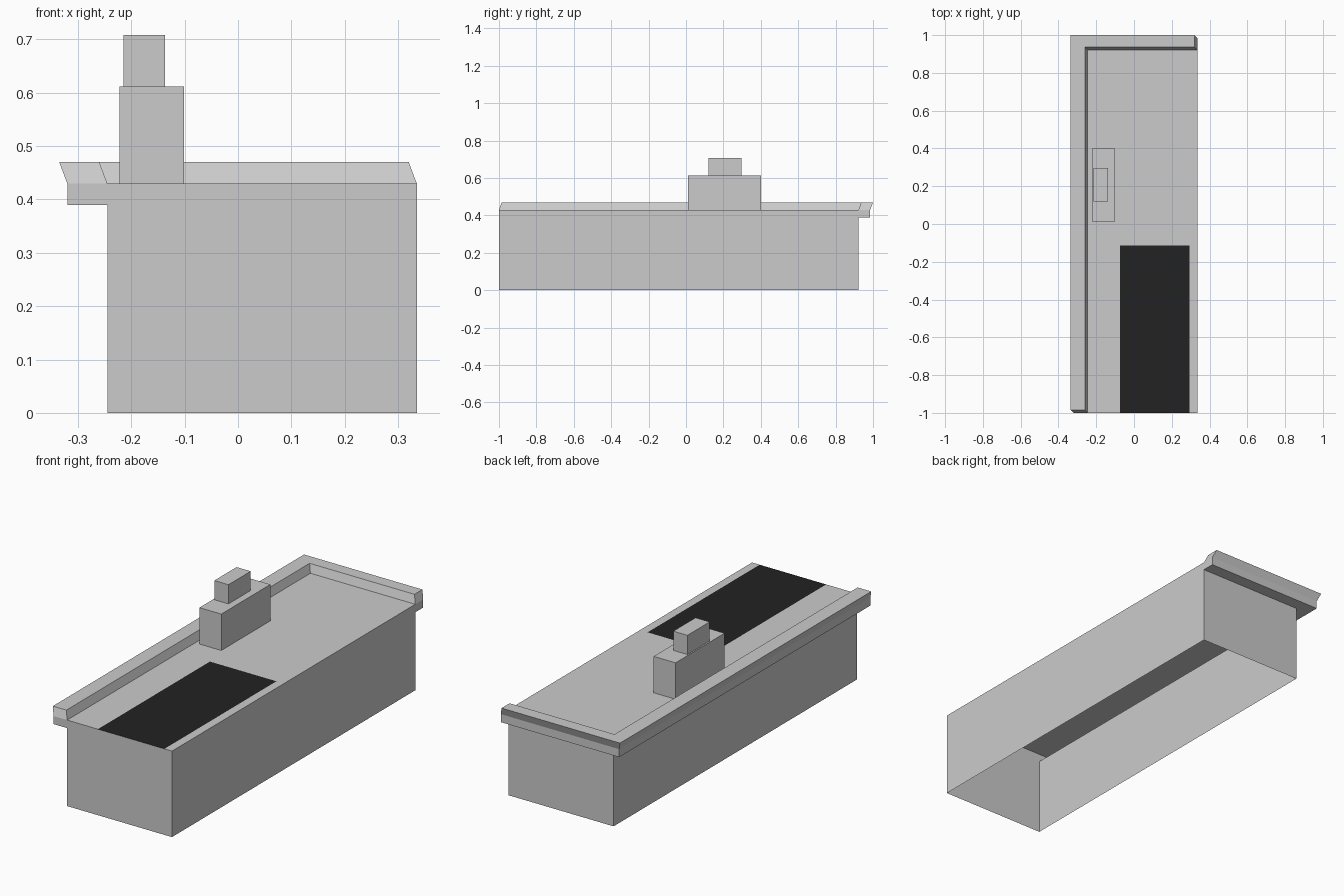
import bpy, bmesh

if "Cube" in bpy.data.objects:
    bpy.data.objects.remove(bpy.data.objects["Cube"])


def material(name, v):
    m = bpy.data.materials.new(name)
    m.diffuse_color = (v, v, v, 1)
    m.use_nodes = True
    m.node_tree.nodes["Principled BSDF"].inputs["Base Color"].default_value = m.diffuse_color
    return m


GREY = material("light grey", 0.6)
BLACK = material("black", 0.016)

# Plan dimensions: body walls, and the ledge that overhangs left and back
XL, XR, YF, YB = -0.245, 0.335, -1.0, 0.922
OX, OY = -0.32, 0.985
Z_LEDGE, Z_DECK, Z_TOP = 0.39, 0.43, 0.47
LEAN = 0.015

BODY = [(XL, YF), (XR, YF), (XR, YB), (XL, YB)]
RIM = [(OX, YF), (XL, YF), (XR, YF), (XR, YB), (XR, OY), (OX, OY)]
L_SHAPE = [(OX, YF), (XL, YF), (XL, YB), (XR, YB), (XR, OY), (OX, OY)]


def loft(bm, outline, z0, z1, shift=(0, 0), top=False, bottom=False):
    """Extrude a counter-clockwise outline, optionally sheared and capped."""
    a = [bm.verts.new((x, y, z0)) for x, y in outline]
    b = [bm.verts.new((x + shift[0], y + shift[1], z1)) for x, y in outline]
    n = len(outline)
    for i in range(n):
        j = (i + 1) % n
        bm.faces.new((a[i], a[j], b[j], b[i]))
    if top:
        bm.faces.new(b)
    if bottom:
        bm.faces.new(a[::-1])


def finish(bm, name, mats=(GREY,)):
    bmesh.ops.remove_doubles(bm, verts=bm.verts[:], dist=1e-5)
    bmesh.ops.dissolve_limit(bm, angle_limit=0.01, verts=bm.verts[:],
                             edges=bm.edges[:], delimit={'MATERIAL'})
    me = bpy.data.meshes.new(name)
    bm.to_mesh(me)
    bm.free()
    for m in mats:
        me.materials.append(m)
    ob = bpy.data.objects.new(name, me)
    bpy.context.collection.objects.link(ob)


def rect(x0, x1, y0, y1):
    return [(x0, y0), (x1, y0), (x1, y1), (x0, y1)]


# Hollow body, open below, with the underside of the overhanging ledge
bm = bmesh.new()
loft(bm, BODY, 0, Z_LEDGE)
loft(bm, RIM, Z_LEDGE, Z_DECK)
bm.faces.new([bm.verts.new((x, y, Z_LEDGE)) for x, y in reversed(L_SHAPE)])
finish(bm, "body")

# Flat deck with a black panel at the front
bm = bmesh.new()
xs, ys = (XL, -0.075, 0.293, XR), (YF, -0.115, YB)
for i in range(3):
    for j in range(2):
        f = bm.faces.new([bm.verts.new((x, y, Z_DECK)) for x, y in
                          rect(xs[i], xs[i + 1], ys[j], ys[j + 1])])
        f.material_index = int(i == 1 and j == 0)
finish(bm, "deck", (GREY, BLACK))

# Leaning L-shaped parapet on the ledge
bm = bmesh.new()
loft(bm, L_SHAPE, Z_DECK, Z_TOP, (-LEAN, LEAN), top=True, bottom=True)
finish(bm, "parapet")

# Two stacked blocks on the deck
for name, r, z0, z1 in (
        ("lower_block", rect(-0.222, -0.101, 0.012, 0.40), Z_DECK, 0.612),
        ("upper_block", rect(-0.215, -0.137, 0.12, 0.296), 0.612, 0.708)):
    bm = bmesh.new()
    loft(bm, r, z0, z1, top=True)
    finish(bm, name)
